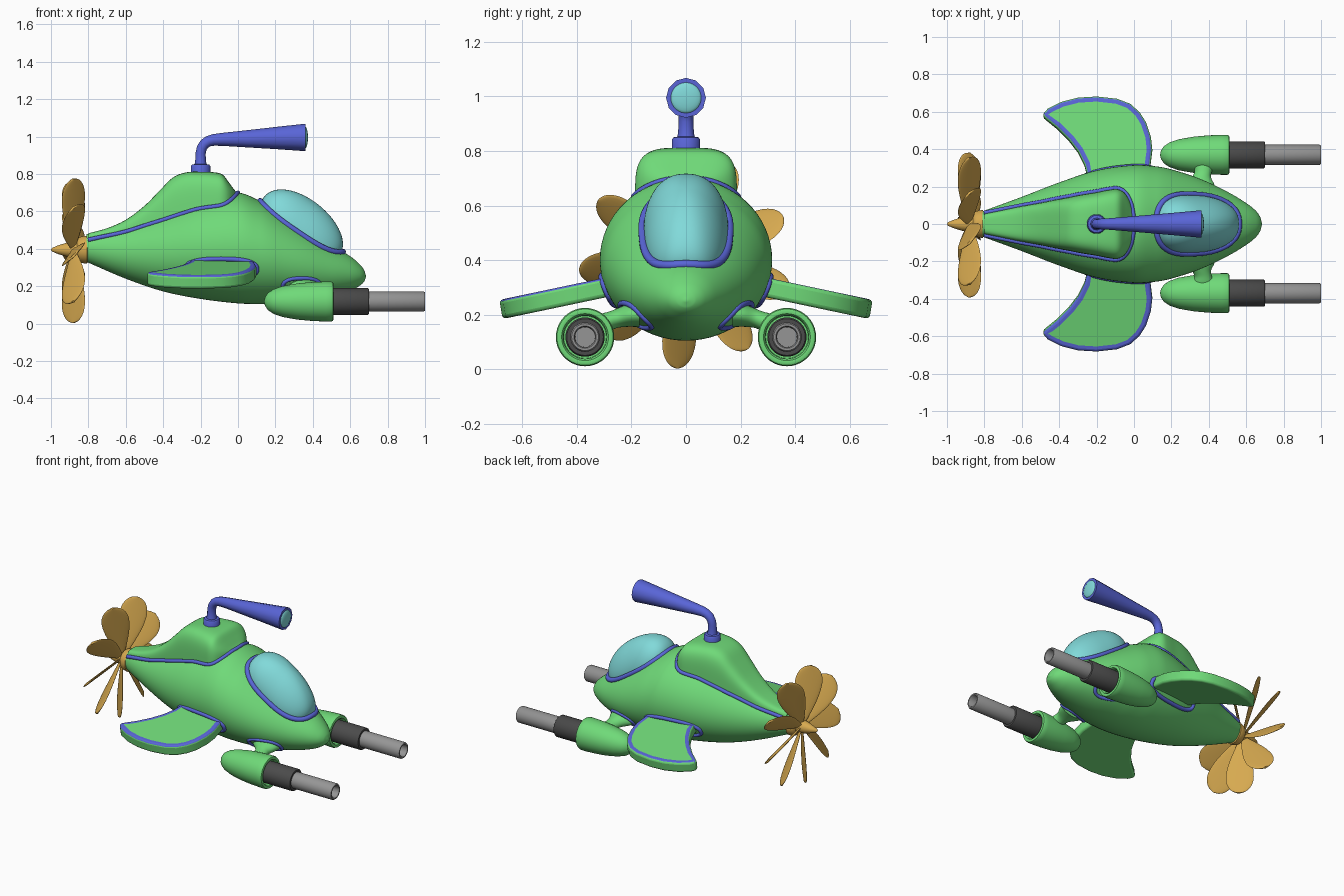
import bpy, bmesh, math
from mathutils import Vector, Matrix

if "Cube" in bpy.data.objects:
    bpy.data.objects.remove(bpy.data.objects["Cube"])

def mat(name, r, g, b):
    m = bpy.data.materials.new(name)
    m.diffuse_color = (r, g, b, 1)
    m.use_nodes = True
    m.node_tree.nodes["Principled BSDF"].inputs["Base Color"].default_value = m.diffuse_color
    return m

GREEN, PURPLE = mat("green", .16, .70, .19), mat("purple", .10, .13, .68)
CYAN, GOLD = mat("cyan", .22, .70, .70), mat("gold", .68, .40, .08)
DARK, GREY = mat("dark", .07, .07, .07), mat("grey", .30, .30, .30)

def interp(table, x):
    """Smooth interpolation of table rows (x, a, b, ...)."""
    n = len(table)
    x = min(max(x, table[0][0]), table[-1][0])
    i = next((k for k in range(n - 1) if x <= table[k + 1][0]), n - 2)
    p, q = table[i], table[i + 1]
    o, r = table[max(i - 1, 0)], table[min(i + 2, n - 1)]
    d = q[0] - p[0]
    t = (x - p[0]) / d
    out = []
    for k in range(1, len(p)):
        m0, m1 = (q[k] - o[k]) / (q[0] - o[0]) * d, (r[k] - p[k]) / (r[0] - p[0]) * d
        out.append((2*t**3 - 3*t*t + 1) * p[k] + (t**3 - 2*t*t + t) * m0
                   + (3*t*t - 2*t**3) * q[k] + (t**3 - t*t) * m1)
    return out

def samples(table, n):
    xs = [a[0] + (b[0] - a[0]) * k / n for a, b in zip(table, table[1:]) for k in range(n)]
    return xs + [table[-1][0]]

def finish(name, bm, *mats):
    bmesh.ops.recalc_face_normals(bm, faces=bm.faces)
    me = bpy.data.meshes.new(name)
    bm.to_mesh(me)
    bm.free()
    for m in mats:
        me.materials.append(m)
    ob = bpy.data.objects.new(name, me)
    bpy.context.collection.objects.link(ob)
    return ob

def loft(name, rings, m):
    """Skin a list of closed rings and cap both ends."""
    bm = bmesh.new()
    vs = [[bm.verts.new(p) for p in r] for r in rings]
    for a, b in zip(vs, vs[1:]):
        for i in range(len(a)):
            j = (i + 1) % len(a)
            bm.faces.new((a[i], a[j], b[j], b[i]))
    bm.faces.new(vs[0])
    bm.faces.new(vs[-1])
    return finish(name, bm, m)

def circle(n=40):
    return [(math.cos(2 * math.pi * k / n), math.sin(2 * math.pi * k / n)) for k in range(n)]

def lathe_x(name, profile, y, z, m):
    return loft(name, [[(x, y + r * c, z + r * s) for c, s in circle()] for x, r in profile], m)

def tube(name, pts, radius, m, cyclic=False, radii=None):
    cu = bpy.data.curves.new(name, 'CURVE')
    cu.dimensions, cu.bevel_depth, cu.bevel_resolution, cu.use_fill_caps = '3D', radius, 4, True
    sp = cu.splines.new('POLY')
    sp.points.add(len(pts) - 1)
    for i, p in enumerate(pts):
        sp.points[i].co = (*p, 1)
        sp.points[i].radius = radii[i] if radii else 1
    sp.use_cyclic_u = cyclic
    cu.materials.append(m)
    ob = bpy.data.objects.new(name, cu)
    bpy.context.collection.objects.link(ob)
    return ob

# Hull: x, bottom, top, half width
HULL = [(-.81, .33, .478, .068), (-.6, .24, .53, .145), (-.4, .172, .60, .222),
        (-.2, .132, .67, .287), (0, .108, .70, .315), (.12, .105, .655, .308),
        (.2, .107, .61, .292), (.35, .118, .515, .243), (.5, .145, .42, .172),
        (.6, .175, .36, .112), (.65, .202, .318, .072), (.675, .225, .285, .037),
        (.684, .248, .256, .005)]

def hull(x):
    b, t, w = interp(HULL, x)
    return (b + t) / 2, (t - b) / 2, w

def hull_z(x, y):
    zc, h, w = hull(x)
    return zc + h * math.sqrt(max(0, 1 - (y / w) ** 2))

def hull_y(x, z):
    zc, h, w = hull(x)
    return w * math.sqrt(max(0, 1 - ((z - zc) / h) ** 2))

rings = []
for x in samples(HULL, 6):
    zc, h, w = hull(x)
    rings.append([(x, w * c, zc + h * s) for c, s in circle(64)])
loft("hull", rings, GREEN)

# Conning hump: x, top, half width
HUMP = [(-.8, .483, .055), (-.7, .51, .075), (-.6, .555, .095), (-.5, .63, .113),
        (-.42, .71, .13), (-.35, .78, .143), (-.28, .808, .157), (-.2, .812, .17),
        (-.12, .808, .185), (-.08, .795, .184), (-.045, .75, .16), (-.015, .71, .10),
        (0, .697, .02)]
rings, edge = [], []
for x in samples(HUMP, 4):
    top, w = interp(HUMP, x)
    zb = hull_z(x, w) - .03
    ring = []
    for k in range(41):
        a = math.pi * k / 40
        c, s = math.cos(a), max(0, math.sin(a))
        ring.append((x, math.copysign(w * abs(c) ** .45, c), zb + (top - zb) * s ** .45))
    rings.append(ring)
    edge.append((x, w + .004, hull_z(x, w + .004)))
loft("hump", rings, GREEN)
tube("hump_trim", edge + [(x, -y, z) for x, y, z in reversed(edge)], .012, PURPLE)

# Canopy: a dome raised from its outline on the hull
def canopy_plan(r, a):
    c, s = math.cos(a), math.sin(a)
    x = .34 + r * .215 * math.copysign(abs(c) ** .8, c)
    y = r * .152 * (1 - .16 * c) * math.copysign(abs(s) ** .8, s)
    return Vector((x, y, hull_z(x, y)))

N = 64
angles = [2 * math.pi * k / N for k in range(N)]
up = Vector((.35, 0, .94)) * .15
rings = []
for k in range(19):
    r = max(math.cos(math.pi / 2 * k / 18), .004)
    rings.append([canopy_plan(r, a) + up * math.sqrt(1 - r * r) for a in angles])
loft("canopy", rings, CYAN)
tube("canopy_rim", [canopy_plan(1.03, a) for a in angles], .016, PURPLE, True)

# Periscope
loft("periscope_base", [[(-.2 + r * c, r * s, z) for c, s in circle()]
     for z, r in ((.79, .052), (.842, .052), (.85, .046), (.853, .03))], PURPLE)
path = [(-.2, .84, .036), (-.2, .865, .029), (-.2, .91, .027), (-.194, .938, .027),
        (-.18, .96, .028), (-.158, .975, .029), (-.13, .982, .031), (-.08, .985, .035),
        (.05, .988, .046), (.2, .992, .059), (.345, .995, .072), (.362, .995, .073)]
tube("periscope_pipe", [(x, 0, z) for x, z, r in path], 1, PURPLE, radii=[p[2] for p in path])
lathe_x("periscope_lens", [(.35, .057)] + [(.36 + .014 * math.sin(a), .057 * math.cos(a))
        for a in (0, .3, .6, .9, 1.2, 1.5)], 0, .995, CYAN)

# Propeller with nine pitched blades
ZP = .395
lathe_x("propeller_hub", [(-1, .002), (-.993, .01), (-.96, .024), (-.92, .036), (-.88, .043),
        (-.862, .046), (-.855, .062), (-.845, .068), (-.82, .074), (-.808, .074), (-.80, .06)],
        0, ZP, GOLD)
BLADE = [(.025, .018), (.1, .046), (.2, .076), (.28, .087), (.33, .08), (.365, .06),
         (.385, .034), (.393, .008)]
for i in range(9):
    rot = Matrix.Rotation(math.radians(25 + 40 * i - 90), 3, 'X')
    rings = []
    for r in samples(BLADE, 3):
        h = interp(BLADE, r)[0]
        rings.append([Vector((-.88, 0, ZP)) + rot @ Vector((.71 * h * c - .005 * s,
                     .71 * h * c + .005 * s, r)) for c, s in circle(20)])
    loft(f"propeller_blade_{i + 1}", rings, GOLD)

# Wing planform, root to tip and back
WING = [(.08, .24), (.088, .32), (.098, .40), (.09, .47), (.065, .545), (.03, .60), (-.02, .645),
        (-.09, .672), (-.2, .684), (-.3, .678), (-.39, .655), (-.46, .62), (-.488, .59),
        (-.48, .572), (-.41, .515), (-.35, .455), (-.30, .39), (-.265, .32), (-.24, .22)]

def hull_ring(name, x0, z0, a, b, s, radius):
    pts = []
    for c, d in circle(48):
        x = x0 + a * math.copysign(abs(c) ** .8, c)
        z = z0 + b * math.copysign(abs(d) ** .8, d)
        pts.append((x, s * hull_y(x, z), z))
    tube(name, pts, radius, PURPLE, True)

for side, s in (("left", 1), ("right", -1)):
    # Wing with a coloured border on its upper face
    bm = bmesh.new()
    top_z = lambda y: .335 - .21 * (y - .3)
    top = [bm.verts.new((x, s * y, top_z(y))) for x, y in WING]
    low = [bm.verts.new((x, s * (y - .012), top_z(y) - .07)) for x, y in WING]
    f = bm.faces.new(top)
    bm.faces.new(low)
    for i in range(len(top)):
        j = (i + 1) % len(top)
        bm.faces.new((top[i], top[j], low[j], low[i]))
    bmesh.ops.recalc_face_normals(bm, faces=bm.faces)
    for b in bmesh.ops.inset_region(bm, faces=[f], thickness=.03)["faces"]:
        b.material_index = 1
    wing = finish(f"{side}_wing", bm, GREEN, PURPLE)
    bev = wing.modifiers.new("round", 'BEVEL')
    bev.width, bev.segments, bev.limit_method, bev.angle_limit = .014, 3, 'ANGLE', math.radians(50)
    hull_ring(f"{side}_wing_root_trim", -.09, .29, .19, .055, s, .013)

    # Gun pod, strut and barrel
    y, z = s * .37, .118
    lathe_x(f"{side}_gun_pod", [(.14, .004), (.144, .022), (.16, .046), (.19, .066), (.24, .083),
            (.32, .097), (.4, .104), (.47, .107), (.498, .107), (.507, .103), (.51, .096),
            (.508, .086), (.50, .08), (.46, .078)], y, z, GREEN)
    lathe_x(f"{side}_gun_sleeve", [(.45, .072), (.694, .072), (.70, .067), (.70, .05)], y, z, DARK)
    lathe_x(f"{side}_gun_barrel", [(.66, .054), (.992, .054), (1, .049), (1, .041), (.995, .037),
            (.88, .036)], y, z, GREY)
    STRUT = [(.17, .34, .20, .10, .045), (.21, .345, .198, .085, .042), (.25, .36, .188, .052, .036),
             (.28, .37, .176, .046, .036), (.31, .372, .162, .056, .042), (.35, .372, .14, .075, .05)]
    rings = []
    for yy in samples(STRUT, 4):
        cx, cz, a, b = interp(STRUT, yy)
        rings.append([(cx + a * c, s * yy, cz + b * d) for c, d in circle(32)])
    loft(f"{side}_gun_strut", rings, GREEN)
    hull_ring(f"{side}_strut_trim", .34, .197, .10, .045, s, .011)

# Smooth shading with sharp edges kept
bpy.ops.object.select_all(action='DESELECT')
for ob in bpy.context.scene.objects:
    if ob.type == 'MESH':
        ob.select_set(True)
        bpy.context.view_layer.objects.active = ob
bpy.ops.object.shade_smooth_by_angle(angle=math.radians(40))
